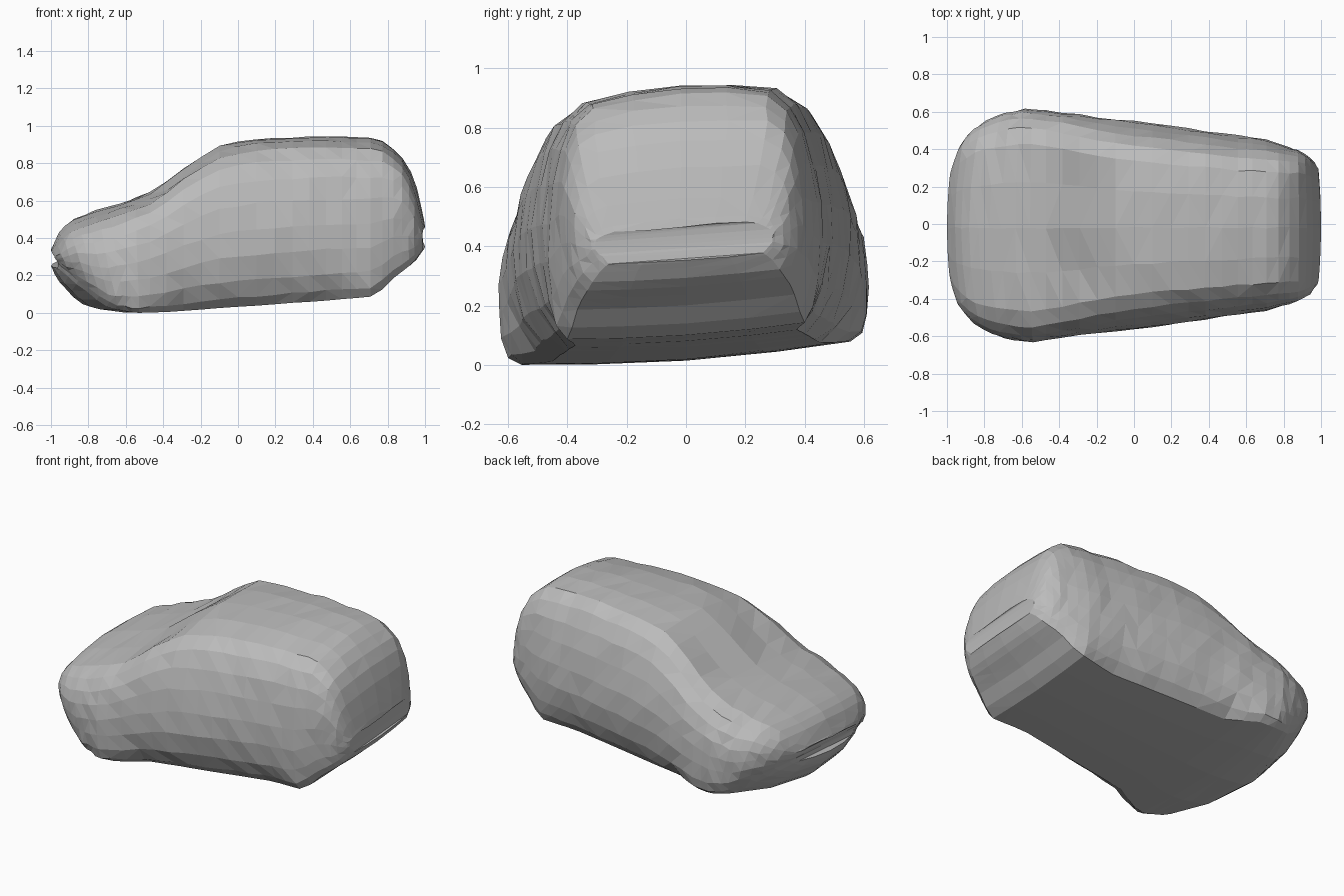
import bpy, bmesh, math, random
from mathutils import Vector

random.seed(4)

old = bpy.data.objects.get("Cube")
if old:
    bpy.data.objects.remove(old, do_unlink=True)


def material(name, level):
    mat = bpy.data.materials.new(name)
    mat.use_nodes = True
    colour = (level, level, level, 1)
    mat.diffuse_color = colour
    mat.node_tree.nodes["Principled BSDF"].inputs["Base Color"].default_value = colour
    return mat


def sample(keys, x):
    """Piecewise linear value of a key curve at x."""
    for (xa, va), (xb, vb) in zip(keys, keys[1:]):
        if x <= xb:
            return va + (vb - va) * max(0, x - xa) / (xb - xa)
    return keys[-1][1]


def bump(x, centre, spread):
    return math.exp(-((x - centre) / spread) ** 2)


# Side profile of the car: nose, bonnet, windscreen, roof, tail
roof_line = [(-1, .34), (-.96, .43), (-.9, .495), (-.7, .56), (-.5, .625),
             (-.43, .665), (-.25, .81), (-.1, .895), (.1, .93), (.4, .945),
             (.7, .935), (.79, .915), (.9, .81), (.95, .7), (.99, .52), (1, .47)]
floor_line = [(-1, .25), (-.97, .18), (-.88, .08), (-.82, .035), (-.6, .01),
              (-.4, .015), (.5, .08), (.74, .1), (.82, .19), (.95, .28), (1, .35)]

# Half width along the length
half_width = [(-1, .3), (-.985, .42), (-.95, .5), (-.9, .555), (-.8, .6),
              (-.6, .625), (-.4, .603), (0, .555), (.4, .5), (.7, .458),
              (.9, .395), (.97, .355), (1, .3)]

# Boxiness of the upper and lower body along the length
upper_box = [(-1, .65), (-.5, .8), (-.2, .3), (0, 0), (.6, 0), (.8, .4), (.9, 1), (1, 1)]
lower_box = [(-1, .8), (-.45, 1), (-.3, .1), (.5, .1), (.72, .9), (1, .8)]

# How far the sides of the nose and tail sweep back
nose_sweep = [(-1, 1), (-.85, 1), (-.5, 0)]
tail_sweep = [(.85, 0), (1, .04)]

# Half cross-section: height fraction, rounded width, boxy width
section = [(0, 0, 0), (0, .43, .5), (0, .75, .9), (.05, .86, .965),
           (.16, .95, .995), (.32, 1, 1), (.48, .99, 1), (.64, .945, .99),
           (.78, .88, .95), (.89, .78, .88), (.96, .64, .74), (.99, .35, .4),
           (1, 0, 0)]


def ring_points(x):
    low, high = sample(floor_line, x) + .02, sample(roof_line, x) - .012
    width = sample(half_width, x)
    half = []
    for t, soft, boxy in section:
        box = sample(lower_box if t < .3 else upper_box, x)
        half.append((width * (soft + (boxy - soft) * box), low + (high - low) * t, t))
    loop = half + [(-y, z, t) for y, z, t in reversed(half[1:-1])]
    points = []
    for y, z, t in loop:
        # Rounded plan of the nose, deeper towards the floor, and of the tail
        curve = (y / .5) ** 2
        sweep = sample(nose_sweep, x) * (.05 + .08 * (1 - t) ** 2) - sample(tail_sweep, x)
        # Shallow hollows on both sides of the windscreen
        if t > .9:
            z -= .03 * bump(x, -.3, .12) * bump(abs(y), .2, .13)
        # Slightly sagging floor
        if t == 0:
            z -= .025 * max(0, 1 - (y / .55) ** 2)
        # The whole body leans slightly to one side
        z += .07 * y
        rough = .001 if t == 0 else .005
        points.append(Vector((x + sweep * curve,
                              y - .02 * t + random.uniform(-rough, rough),
                              z + random.uniform(-rough, rough))))
    return points


# Body shell lofted from nose to tail
bm = bmesh.new()
steps = 32
rings = []
for i in range(steps + 1):
    x = -math.cos(math.pi * i / steps)
    rings.append([bm.verts.new(p) for p in ring_points(x)])
count = len(rings[0])
for a, b in zip(rings, rings[1:]):
    for j in range(count):
        k = (j + 1) % count
        bm.faces.new((a[j], a[k], b[k], b[j]))

# Nose and tail caps, as strips across the end rings
for ring in (rings[0], rings[-1]):
    for j in range(count // 2):
        corners = (ring[j], ring[j + 1], ring[-j - 1], ring[-j])
        bm.faces.new(list(dict.fromkeys(corners)))

# Faceted triangles, resting on the ground
bmesh.ops.triangulate(bm, faces=bm.faces[:], quad_method='SHORT_EDGE')
bmesh.ops.recalc_face_normals(bm, faces=bm.faces[:])
ground = min(v.co.z for v in bm.verts)
bmesh.ops.translate(bm, verts=bm.verts[:], vec=(0, 0, -ground))

mesh = bpy.data.meshes.new("car_body")
bm.to_mesh(mesh)
bm.free()
mesh.materials.append(material("plain grey", .5))
body = bpy.data.objects.new("car_body", mesh)
bpy.context.collection.objects.link(body)
